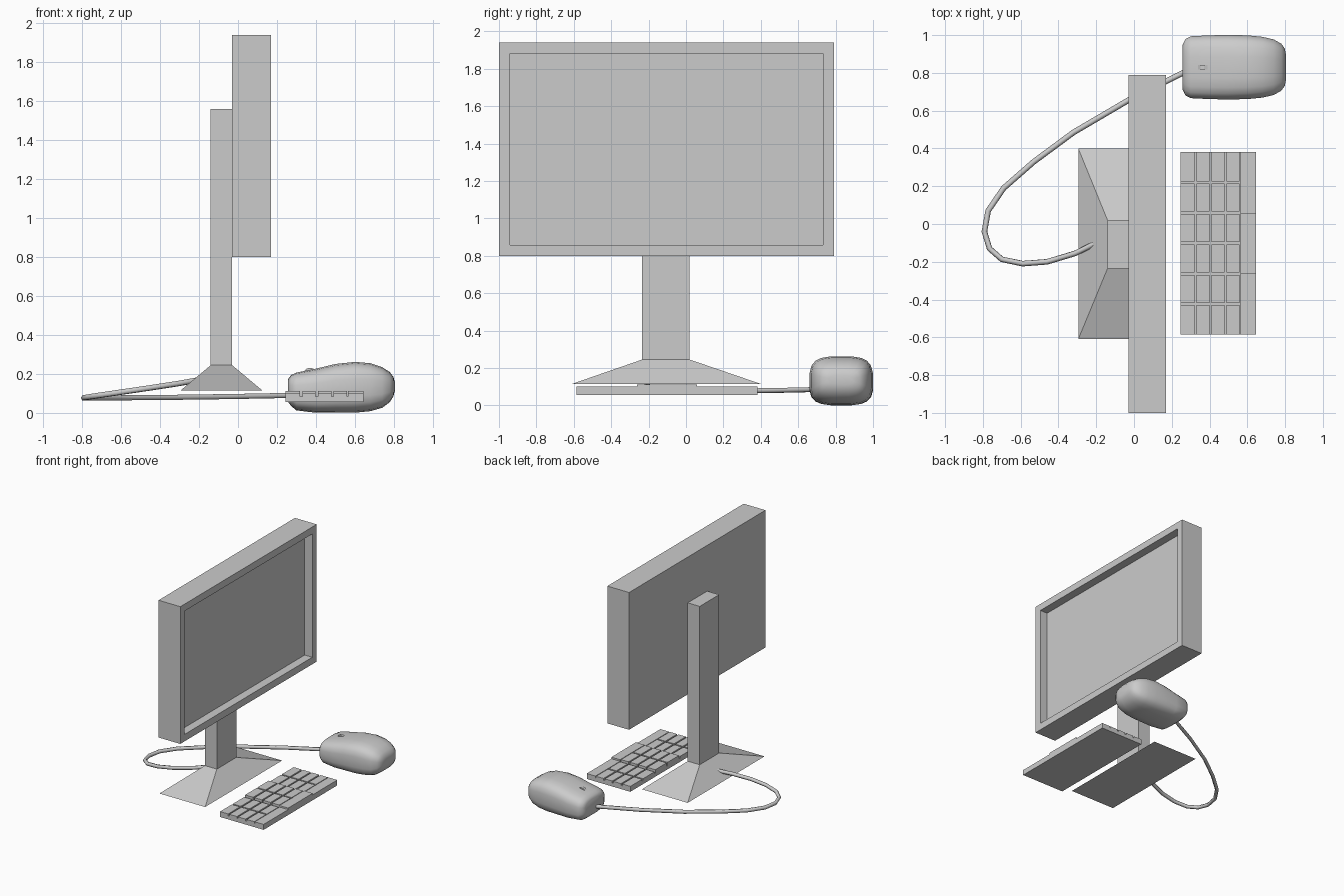
import bpy, bmesh, math
from mathutils import Vector

if "Cube" in bpy.data.objects:
    bpy.data.objects.remove(bpy.data.objects["Cube"])


def make(name, bm):
    bmesh.ops.recalc_face_normals(bm, faces=bm.faces)
    me = bpy.data.meshes.new(name)
    bm.to_mesh(me)
    bm.free()
    ob = bpy.data.objects.new(name, me)
    bpy.context.collection.objects.link(ob)
    return ob


def add_box(bm, x0, x1, y0, y1, z0, z1):
    verts = bmesh.ops.create_cube(bm, size=1)['verts']
    for v in verts:
        v.co = Vector((x1 if v.co.x > 0 else x0,
                       y1 if v.co.y > 0 else y0,
                       z1 if v.co.z > 0 else z0))
    return verts


def loft(bm, rings):
    rings = [[bm.verts.new(p) for p in r] for r in rings]
    n = len(rings[0])
    for a, b in zip(rings, rings[1:]):
        for i in range(n):
            j = (i + 1) % n
            bm.faces.new((a[i], a[j], b[j], b[i]))
    bm.faces.new(rings[0])
    bm.faces.new(rings[-1])


# monitor with a recessed screen
bm = bmesh.new()
add_box(bm, -0.03, 0.17, -1.0, 0.79, 0.80, 1.94)
bm.normal_update()
screen = max(bm.faces, key=lambda f: f.calc_center_median().x)
bmesh.ops.inset_region(bm, faces=[screen], thickness=0.082)
walls = bmesh.ops.extrude_face_region(bm, geom=[screen])['geom']
bmesh.ops.translate(bm, vec=(-0.07, 0, 0),
                    verts=[v for v in walls if isinstance(v, bmesh.types.BMVert)])
if screen.is_valid:
    bmesh.ops.delete(bm, geom=[screen], context='FACES_ONLY')
make("monitor", bm)

# stand column
bm = bmesh.new()
add_box(bm, -0.14, -0.03, -0.235, 0.02, 0.245, 1.56)
make("stand_column", bm)

# flared stand foot
bm = bmesh.new()
for v in add_box(bm, -0.295, 0.125, -0.61, 0.40, 0.115, 0.245):
    if v.co.z > 0.2:
        v.co.x = -0.14 if v.co.x < -0.1 else -0.03
        v.co.y = -0.235 if v.co.y < 0 else 0.02
make("stand_foot", bm)

# keyboard tray
KX, KY, ROW, COL = 0.245, -0.585, 0.08, 0.161
bm = bmesh.new()
add_box(bm, KX, 0.645, KY, KY + 6 * COL, 0.055, 0.085)
make("keyboard_tray", bm)

# keys: a grid with gaps, the middle third slightly raised
bm = bmesh.new()
GAP = 0.006
for c in range(6):
    top = 0.113 if c in (2, 3) else 0.10
    y = KY + c * COL
    for r in range(4):
        x = KX + r * ROW
        add_box(bm, x + (GAP if r else 0), x + ROW - GAP,
                y + (GAP if c else 0), y + COL - (GAP if c < 5 else 0), 0.083, top)
# wide front keys
for k in range(3):
    y = KY + 2 * k * COL
    add_box(bm, KX + 4 * ROW, 0.645, y, y + 2 * COL, 0.083, 0.113 if k == 1 else 0.10)
make("keys", bm)

# mouse body: rounded cross-sections along x (x, half width, bottom, top)
sections = [
    (0.258, 0.12, 0.055, 0.175), (0.272, 0.15, 0.035, 0.195), (0.30, 0.165, 0.012, 0.208),
    (0.40, 0.17, 0.0, 0.228), (0.50, 0.172, 0.0, 0.252), (0.60, 0.17, 0.0, 0.263),
    (0.68, 0.162, 0.008, 0.256), (0.74, 0.148, 0.025, 0.236),
    (0.78, 0.125, 0.055, 0.21), (0.798, 0.10, 0.085, 0.185), (0.805, 0.065, 0.11, 0.16)]


def ring(x, w, z0, z1, n=20, power=0.6):
    pts = []
    for i in range(n):
        t = 2 * math.pi * (i + 0.5) / n
        c, s = math.cos(t), math.sin(t)
        pts.append((x, 0.83 + w * math.copysign(abs(c) ** power, c),
                    (z0 + z1) / 2 + (z1 - z0) / 2 * math.copysign(abs(s) ** power, s)))
    return pts


bm = bmesh.new()
loft(bm, [ring(*s) for s in sections])
mouse = make("mouse_body", bm)
bpy.context.view_layer.objects.active = mouse
mouse.select_set(True)
bpy.ops.object.shade_smooth_by_angle(angle=math.radians(40))

# scroll wheel
bm = bmesh.new()
loft(bm, [[(0.37 + 0.036 * math.cos(a), y, 0.196 + 0.036 * math.sin(a))
           for a in (2 * math.pi * i / 12 for i in range(12))] for y in (0.818, 0.842)])
make("mouse_wheel", bm)

# cable from the mouse round to the foot
path = [(0.28, 0.81, 0.09), (-0.03, 0.655, 0.084), (-0.32, 0.485, 0.08), (-0.53, 0.33, 0.078),
        (-0.69, 0.19, 0.077), (-0.772, 0.07, 0.077), (-0.792, -0.04, 0.077),
        (-0.765, -0.13, 0.082), (-0.70, -0.187, 0.092), (-0.59, -0.21, 0.108),
        (-0.46, -0.20, 0.127), (-0.31, -0.155, 0.15), (-0.21, -0.105, 0.168)]
cu = bpy.data.curves.new("mouse_cable", 'CURVE')
cu.dimensions = '3D'
cu.bevel_depth = 0.015
cu.bevel_resolution = 1
cu.use_fill_caps = True
sp = cu.splines.new('POLY')
sp.points.add(len(path) - 1)
for p, co in zip(sp.points, path):
    p.co = (*co, 1)
bpy.context.collection.objects.link(bpy.data.objects.new("mouse_cable", cu))
